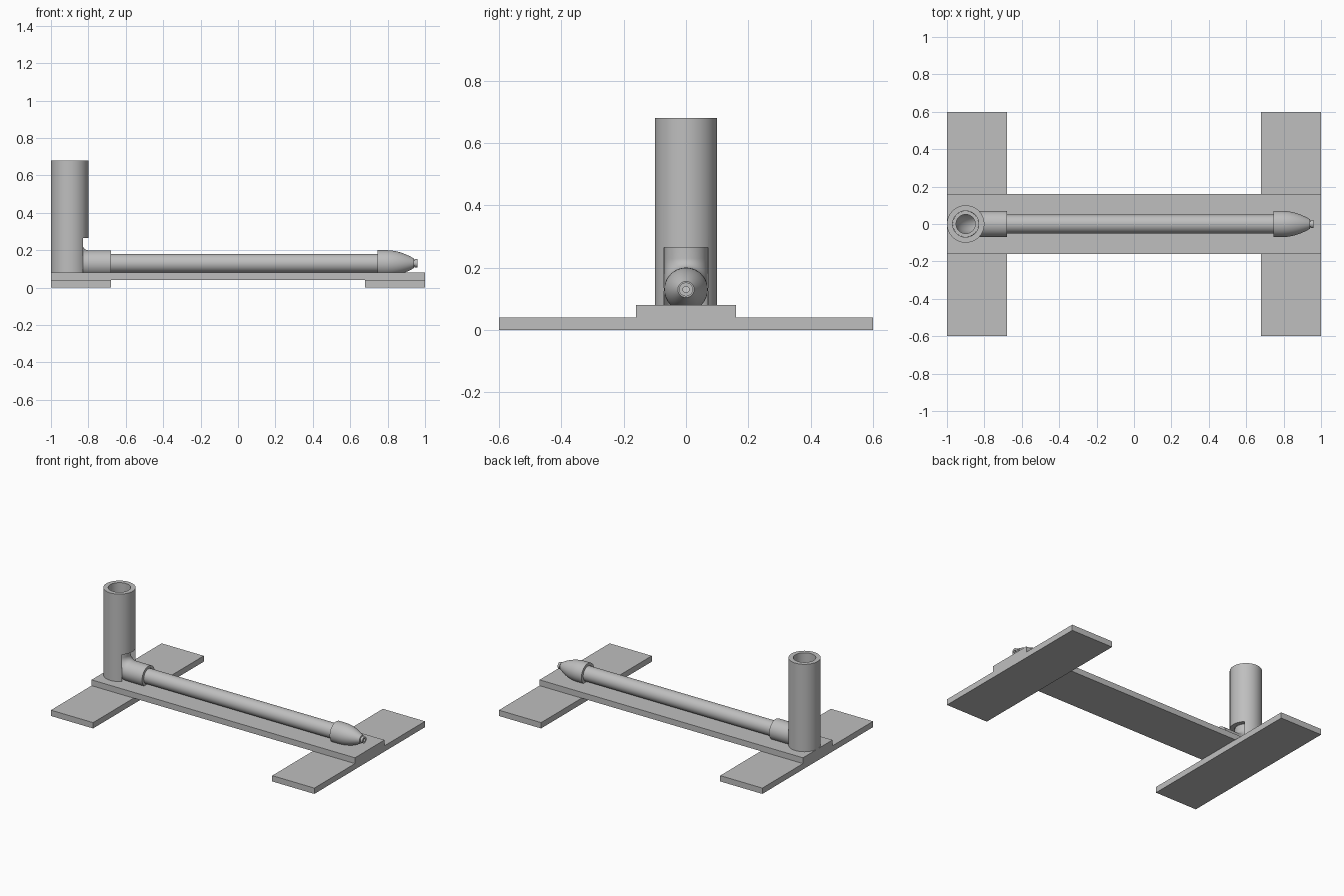
import bpy
import bmesh
from math import cos, sin, pi, radians

cube = bpy.data.objects.get("Cube")
if cube:
    bpy.data.objects.remove(cube, do_unlink=True)

grey = bpy.data.materials.new("plain grey")
grey.use_nodes = True
grey.diffuse_color = (0.52, 0.52, 0.52, 1)
grey.node_tree.nodes["Principled BSDF"].inputs["Base Color"].default_value = grey.diffuse_color

SEGMENTS = 64
AXIS_Z = 0.13       # height of the horizontal pipe axis
TOWER_X = -0.9      # position of the vertical tube axis
UP = pi / 2


def finish(name, bm):
    bmesh.ops.recalc_face_normals(bm, faces=bm.faces)
    mesh = bpy.data.meshes.new(name)
    bm.to_mesh(mesh)
    bm.free()
    mesh.materials.append(grey)
    obj = bpy.data.objects.new(name, mesh)
    bpy.context.collection.objects.link(obj)
    return obj


def activate(obj):
    bpy.ops.object.select_all(action='DESELECT')
    obj.select_set(True)
    bpy.context.view_layer.objects.active = obj


def smooth(obj):
    activate(obj)
    bpy.ops.object.shade_smooth_by_angle(angle=radians(30))


def box(name, low, high):
    bm = bmesh.new()
    bmesh.ops.create_cube(bm, size=1)
    for v in bm.verts:
        for i in range(3):
            v.co[i] = low[i] if v.co[i] < 0 else high[i]
    return finish(name, bm)


def hollow(name, outer, inner):
    """Skin rings (x, z, heading, radius): along the outside, back along the bore."""
    bm = bmesh.new()
    rings = []
    for x, z, heading, r in outer + inner[::-1]:
        ring = []
        for k in range(SEGMENTS):
            t = 2 * pi * k / SEGMENTS
            ring.append(bm.verts.new((x - sin(heading) * r * cos(t), r * sin(t),
                                      z + cos(heading) * r * cos(t))))
        rings.append(ring)
    for a, b in zip(rings, rings[1:] + rings[:1]):
        for k in range(SEGMENTS):
            n = (k + 1) % SEGMENTS
            bm.faces.new((a[k], a[n], b[n], b[k]))
    return finish(name, bm)


def along_x(stations):
    return [(x, AXIS_Z, 0, r) for x, r in stations]


# Base: central deck on two cross feet
box("deck", (-1, -0.16, 0.04), (1, 0.16, 0.08))
for name, x in (("right_foot", -1), ("left_foot", 0.68)):
    box(name, (x, -0.6, 0), (x + 0.32, 0.6, 0.04))

# Upright tube with a slot where the elbow leaves it
tower = hollow("upright_tube",
               [(TOWER_X, z, UP, 0.1) for z in (0.08, 0.68)],
               [(TOWER_X, z, UP, 0.07) for z in (0.08, 0.68)])
cutter = box("slot_cutter", (-0.89, -0.071, 0), (-0.7, 0.071, 0.265))
cutter.hide_render = True
cut = tower.modifiers.new("slot", 'BOOLEAN')
cut.operation = 'DIFFERENCE'
cut.solver = 'EXACT'
cut.object = cutter
activate(tower)
bpy.ops.object.modifier_apply(modifier=cut.name)
bpy.data.objects.remove(cutter, do_unlink=True)
smooth(tower)

# Elbow turning from the upright tube into the horizontal pipe
BEND = 0.1
path = [(TOWER_X, 0.265, -UP)]
for i in range(17):
    a = UP * i / 16
    path.append((TOWER_X + BEND * (1 - cos(a)), AXIS_Z + BEND * (1 - sin(a)), a - UP))
path.append((-0.68, AXIS_Z, 0))
smooth(hollow("elbow", [(*p, 0.0695) for p in path], [(*p, 0.051) for p in path]))

# Long horizontal pipe
ends = (-0.76, 0.8)
smooth(hollow("long_pipe", along_x([(x, 0.05) for x in ends]),
              along_x([(x, 0.04) for x in ends])))

# Rounded nozzle with a small drilled tip
start, end, r0, r1 = 0.79, 0.94, 0.07, 0.026
shell = [(0.745, r0)]
for i in range(11):
    t = i / 10
    shell.append((start + (end - start) * t, r0 - (r0 - r1) * t ** 2))
shell += [(end, 0.016), (0.945, 0.016), (0.945, 0.022), (0.96, 0.022)]
bore = [(0.745, 0.051), (0.8, 0.051), (0.9, 0.01), (0.96, 0.01)]
smooth(hollow("nozzle", along_x(shell), along_x(bore)))
